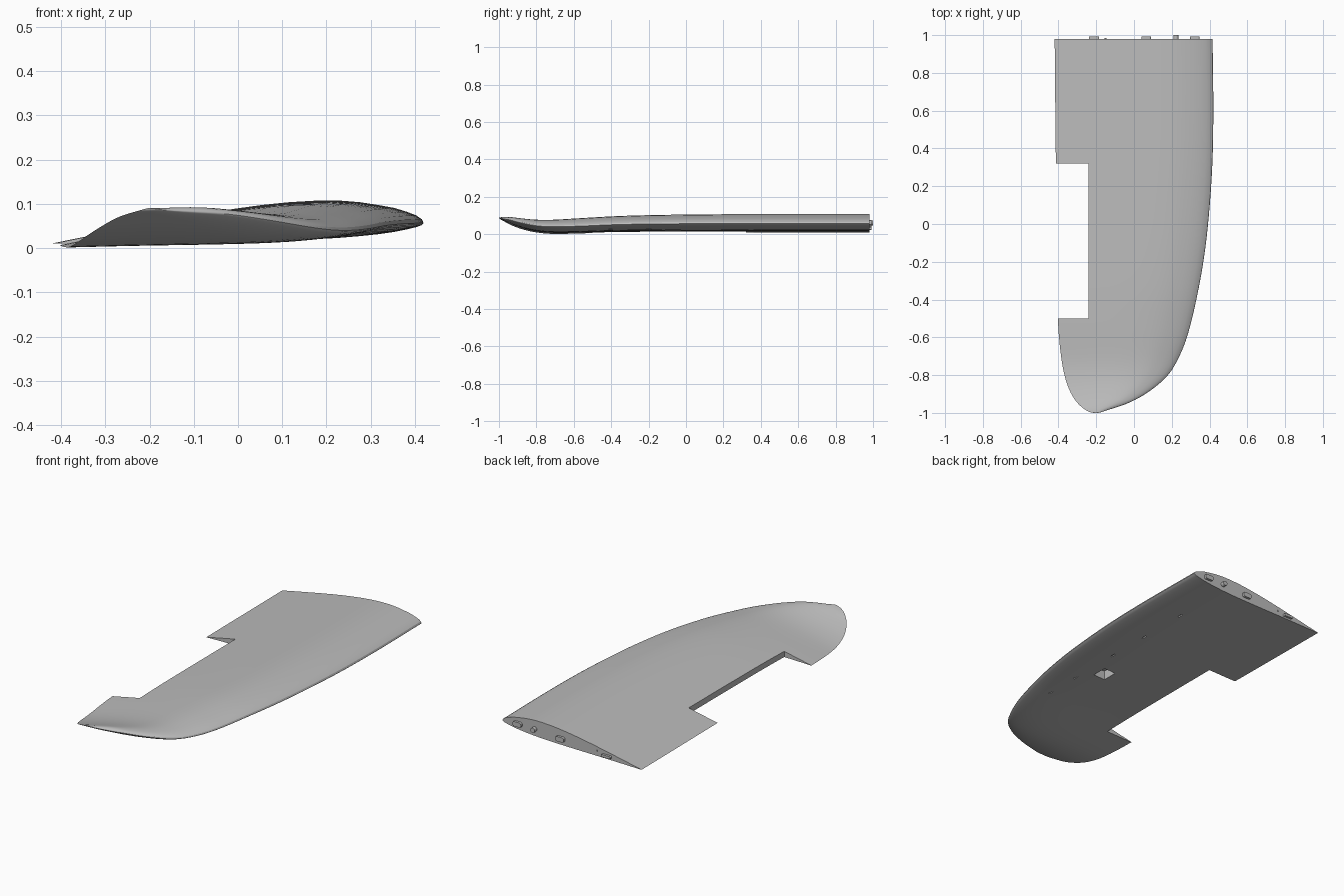
import bpy, bmesh, math
from mathutils import Vector

cube = bpy.data.objects.get("Cube")
if cube:
    bpy.data.objects.remove(cube, do_unlink=True)

grey = bpy.data.materials.new("light_grey")
grey.use_nodes = True
GREY = (0.5, 0.5, 0.5, 1)
grey.diffuse_color = GREY
grey.node_tree.nodes["Principled BSDF"].inputs["Base Color"].default_value = GREY


def curve(keys, v):
    """Smooth interpolation through (position, value) keys."""
    def slope(i):
        a, b = keys[max(i - 1, 0)], keys[min(i + 1, len(keys) - 1)]
        return (b[1] - a[1]) / (b[0] - a[0])
    i = 0
    while i < len(keys) - 2 and v > keys[i + 1][0]:
        i += 1
    (x0, y0), (x1, y1) = keys[i], keys[i + 1]
    h = x1 - x0
    t = min(max((v - x0) / h, 0), 1)
    return ((2*t**3 - 3*t*t + 1) * y0 + (t**3 - 2*t*t + t) * h * slope(i)
            + (3*t*t - 2*t**3) * y1 + (t**3 - t*t) * h * slope(i + 1))


def span(*pairs):
    """Keys given by y, stored by root distance from the tip for a round tip."""
    return [(math.sqrt(y + 1), v) for y, v in pairs]


lead_x = span((-1, -.2), (-.985, -.14), (-.95, -.035), (-.9, .06), (-.8, .18), (-.7, .24),
              (-.6, .28), (-.4, .33), (-.2, .367), (0, .392), (.3, .414), (.6, .42), (.98, .416))
lead_z = span((-1, .09), (-.95, .078), (-.9, .065), (-.8, .045), (-.7, .04),
              (-.55, .044), (-.35, .052), (0, .056), (.98, .056))
trail_x = span((-1, -.206), (-.975, -.27), (-.92, -.32), (-.83, -.36), (-.7, -.386),
               (-.5, -.403), (0, -.41), (.98, -.42))
trail_z = span((-1, .09), (-.975, .07), (-.92, .042), (-.83, .015), (-.72, .002),
               (-.5, .006), (-.2, .01), (.98, .01))

# Airfoil heights along the chord, relative to the maximum thickness
upper = [(0, 0), (.06, .5), (.12, .72), (.2, .92), (.28, 1), (.4, .98),
         (.55, .82), (.7, .58), (.85, .3), (1, .01)]
lower = [(0, 0), (.06, .6), (.15, .9), (.28, 1), (.5, .75), (.75, .35), (1, .01)]


def section(t, steps=22):
    """Closed airfoil loop at one station."""
    lead = Vector((curve(lead_x, t), t * t - 1, curve(lead_z, t)))
    trail = Vector((curve(trail_x, t), t * t - 1, curve(trail_z, t)))
    chord = lead.x - trail.x
    pts = []
    for k in range(2 * steps):
        s = (1 - math.cos(math.pi * k / steps)) / 2
        if k <= steps:
            root = math.sqrt(min(s / .06, 1))
            h = (.5 * root if s < .06 else curve(upper, s)) * .077
        else:
            h = -(.6 * math.sqrt(s / .06) if s < .06 else curve(lower, s)) * .027
        p = lead.lerp(trail, s)
        p.z += h * chord
        pts.append(p)
    return pts


def finish(bm, name):
    bmesh.ops.recalc_face_normals(bm, faces=bm.faces)
    mesh = bpy.data.meshes.new(name)
    bm.to_mesh(mesh)
    bm.free()
    mesh.materials.append(grey)
    ob = bpy.data.objects.new(name, mesh)
    bpy.context.collection.objects.link(ob)
    return ob


def box(name, center, size, bevel=0):
    bm = bmesh.new()
    bmesh.ops.create_cube(bm, size=1)
    for v in bm.verts:
        v.co = Vector(a * b for a, b in zip(v.co, size)) + Vector(center)
    if bevel:
        edges = [e for e in bm.edges if abs(e.verts[0].co.y - e.verts[1].co.y) > .001]
        bmesh.ops.bevel(bm, geom=edges, offset=bevel, segments=4, affect='EDGES', profile=.5)
    return finish(bm, name)


def activate(ob):
    bpy.ops.object.select_all(action='DESELECT')
    ob.select_set(True)
    bpy.context.view_layer.objects.active = ob


def cut(ob, cutter):
    mod = ob.modifiers.new("cut", 'BOOLEAN')
    mod.operation, mod.solver, mod.object = 'DIFFERENCE', 'EXACT', cutter
    activate(ob)
    bpy.ops.object.modifier_apply(modifier=mod.name)
    bpy.data.objects.remove(cutter, do_unlink=True)


# Wing panel lofted from tip to root
bm = bmesh.new()
COUNT = 48
rings = [[bm.verts.new(p) for p in section(math.sqrt(1.98) * i / COUNT)] for i in range(COUNT + 1)]
for a, b in zip(rings, rings[1:]):
    for k in range(len(a)):
        n = (k + 1) % len(a)
        bm.faces.new((a[k], a[n], b[n], b[k]))
bm.faces.new(rings[0])
bm.faces.new(rings[-1])
wing = finish(bm, "wing_panel")

# Aileron notch, servo bay and row of small slots underneath
cut(wing, box("aileron_cutter", (-.44, -.09, .05), (.4, .82, .4)))
cut(wing, box("servo_cutter", (.14, -.07, .03), (.07, .085, .08)))
for y in (-.4, -.2, .1, .35, .64):
    cut(wing, box("slot_cutter", (.225, y, .015), (.008, .03, .03)))
activate(wing)
bpy.ops.object.shade_smooth_by_angle(angle=math.radians(30))

# Root pegs
for name, x, z, w, h in (("front_peg", .322, .062, .05, .026),
                         ("middle_peg", .065, .05, .05, .026),
                         ("rear_peg", -.212, .03, .055, .014)):
    box(name, (x, .98, z), (w, .026, h), h * .35)


def pin(name, x, z, radius, end):
    bpy.ops.mesh.primitive_cylinder_add(vertices=20, radius=radius, depth=end - .96,
                                        location=(x, (end + .96) / 2, z),
                                        rotation=(math.pi / 2, 0, 0))
    ob = bpy.context.object
    ob.name = name
    ob.data.materials.append(grey)
    bpy.ops.object.shade_smooth_by_angle(angle=math.radians(30))


pin("locating_pin", .222, .06, .013, 1.0)
pin("small_pin", -.15, .042, .005, .985)
